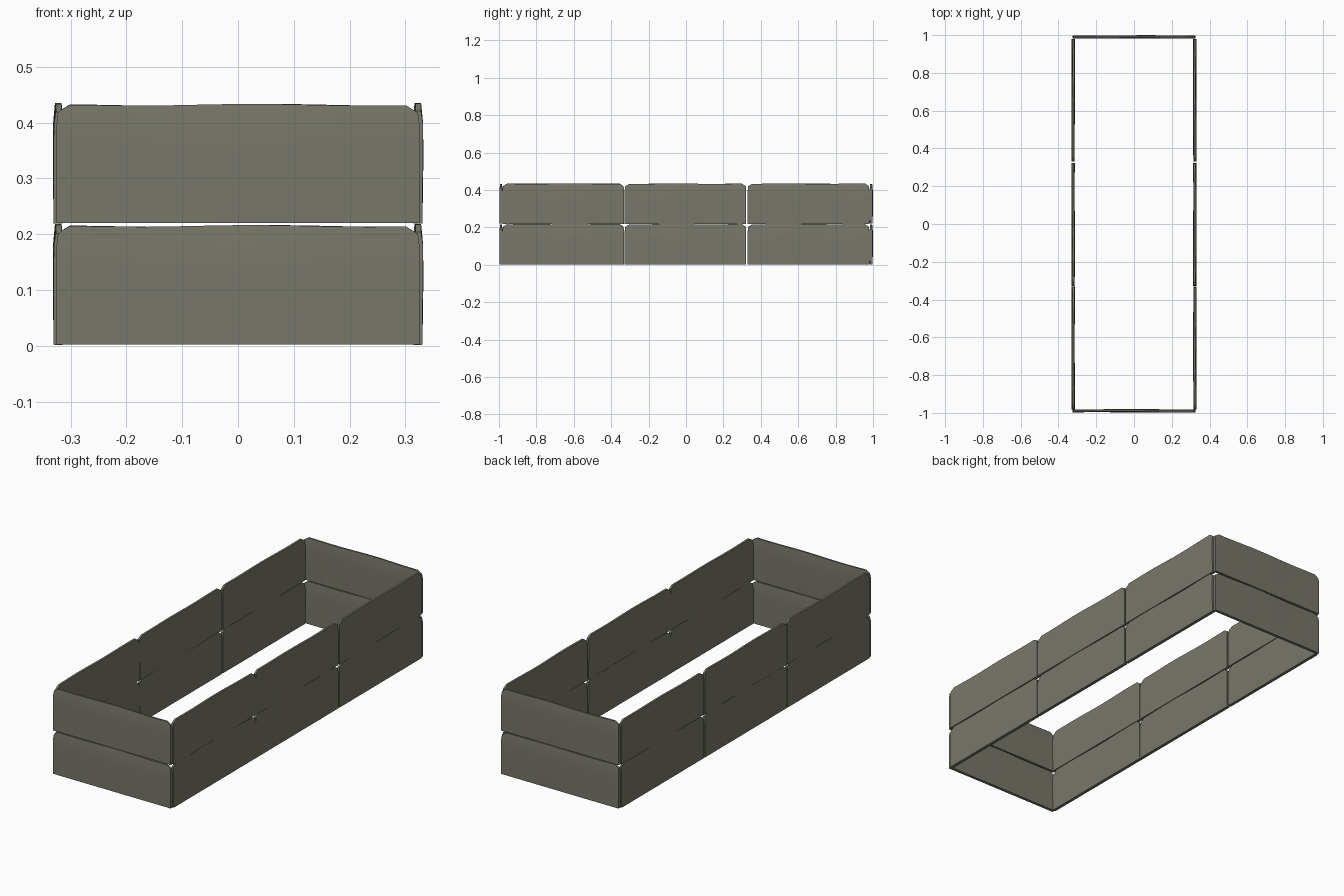
import bpy, bmesh, math
from mathutils import Matrix, Vector

if "Cube" in bpy.data.objects:
    bpy.data.objects.remove(bpy.data.objects["Cube"])

stone = bpy.data.materials.new("grey_brown_stone")
stone.diffuse_color = (0.19, 0.185, 0.145, 1)
stone.use_nodes = True
stone.node_tree.nodes["Principled BSDF"].inputs["Base Color"].default_value = stone.diffuse_color

NU, NV = 16, 6


def slab(name, length, height, thick, loc, angle, seed):
    """Upright, slightly wavy slab: length on x, outer face toward -y, base at z = 0."""
    bm = bmesh.new()
    layers = []
    for side in (-1, 1):
        rows = []
        for j in range(NV + 1):
            row = []
            for i in range(NU + 1):
                u, v = i / NU * 2 - 1, j / NV
                x, z = u * length / 2, v * height
                # worn top edge and clipped upper corners
                z += v * 0.0015 * math.sin(5 * u + seed)
                if j == NV and i in (0, NU):
                    z -= 0.014
                    x *= 0.992
                if j == NV and i in (1, NU - 1):
                    x = math.copysign(length / 2 - 0.024, u)
                # gentle bulge of the faces
                y = side * thick / 2
                y += side * 0.0015 * math.sin(math.pi * v) * (1 + math.sin(4 * u + seed)) / 2
                y += 0.001 * math.sin(3 * u + seed * 2) * v
                if j == NV:
                    y -= side * 0.003
                row.append(bm.verts.new((x, y, z)))
            rows.append(row)
        layers.append(rows)
    f, b = layers
    for j in range(NV):
        for i in range(NU):
            for g in (f, b):
                bm.faces.new((g[j][i], g[j][i + 1], g[j + 1][i + 1], g[j + 1][i]))
    for i in range(NU):
        for j in (0, NV):
            bm.faces.new((f[j][i], f[j][i + 1], b[j][i + 1], b[j][i]))
    for j in range(NV):
        for i in (0, NU):
            bm.faces.new((f[j][i], f[j + 1][i], b[j + 1][i], b[j][i]))
    bmesh.ops.recalc_face_normals(bm, faces=bm.faces)
    bm.transform(Matrix.Translation(Vector(loc)) @ Matrix.Rotation(angle, 4, 'Z'))
    me = bpy.data.meshes.new(name)
    bm.to_mesh(me)
    bm.free()
    me.materials.append(stone)
    ob = bpy.data.objects.new(name, me)
    bpy.context.collection.objects.link(ob)
    bpy.ops.object.select_all(action='DESELECT')
    ob.select_set(True)
    bpy.context.view_layer.objects.active = ob
    bpy.ops.object.shade_smooth_by_angle(angle=math.radians(30))


# two courses of slabs: three along each long side, one across each end
for course, z in (("lower", 0.002), ("upper", 0.219)):
    for s, side in ((-1, "left"), (1, "right")):
        for k, y in enumerate((-0.656, -0.003, 0.655)):
            slab(f"{course}_{side}_slab_{k + 1}", 0.65, 0.215, 0.016,
                 (s * 0.322, y, z), s * math.pi / 2, k * 1.3 + s)
    slab(f"{course}_front_slab", 0.65, 0.212, 0.015, (0, -0.989, z + 0.001), 0, 1.2)
    slab(f"{course}_back_slab", 0.65, 0.212, 0.015, (0, 0.990, z + 0.001), math.pi, 2.5)
